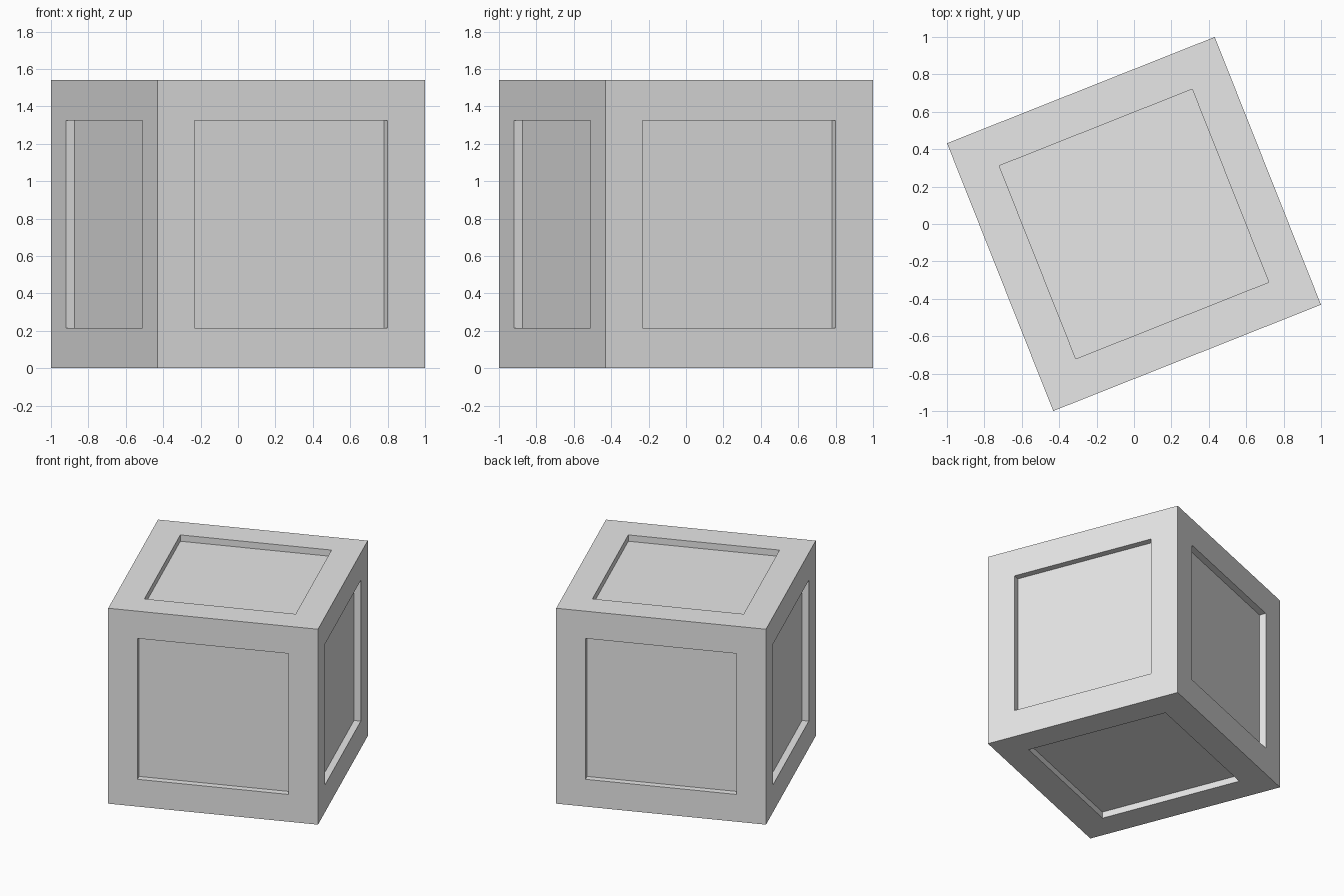
import bpy, bmesh
from math import radians
from mathutils import Matrix

if "Cube" in bpy.data.objects:
    bpy.data.objects.remove(bpy.data.objects["Cube"], do_unlink=True)

SIDE, BORDER, DEPTH = 1.54, 0.215, 0.05

# Plain grey material
grey = bpy.data.materials.new("light grey")
grey.use_nodes = True
colour = (0.8, 0.8, 0.8, 1)
grey.diffuse_color = colour
grey.node_tree.nodes["Principled BSDF"].inputs["Base Color"].default_value = colour

# Crate: a cube with a square recessed panel in every face
bm = bmesh.new()
bmesh.ops.create_cube(bm, size=SIDE)
panels = bm.faces[:]
bmesh.ops.inset_individual(bm, faces=panels, thickness=BORDER, use_even_offset=True)
pushed = bmesh.ops.extrude_discrete_faces(bm, faces=panels)["faces"]
for face in pushed:
    face.normal_update()
    bmesh.ops.translate(bm, verts=face.verts[:], vec=-DEPTH * face.normal)

# Turn the crate and stand it on the ground
bmesh.ops.transform(bm, verts=bm.verts[:], matrix=Matrix.Translation((0, 0, SIDE / 2))
                    @ Matrix.Rotation(radians(21.65), 4, "Z"))
bm.normal_update()
mesh = bpy.data.meshes.new("crate")
bm.to_mesh(mesh)
bm.free()
mesh.materials.append(grey)
crate = bpy.data.objects.new("crate", mesh)
bpy.context.collection.objects.link(crate)
